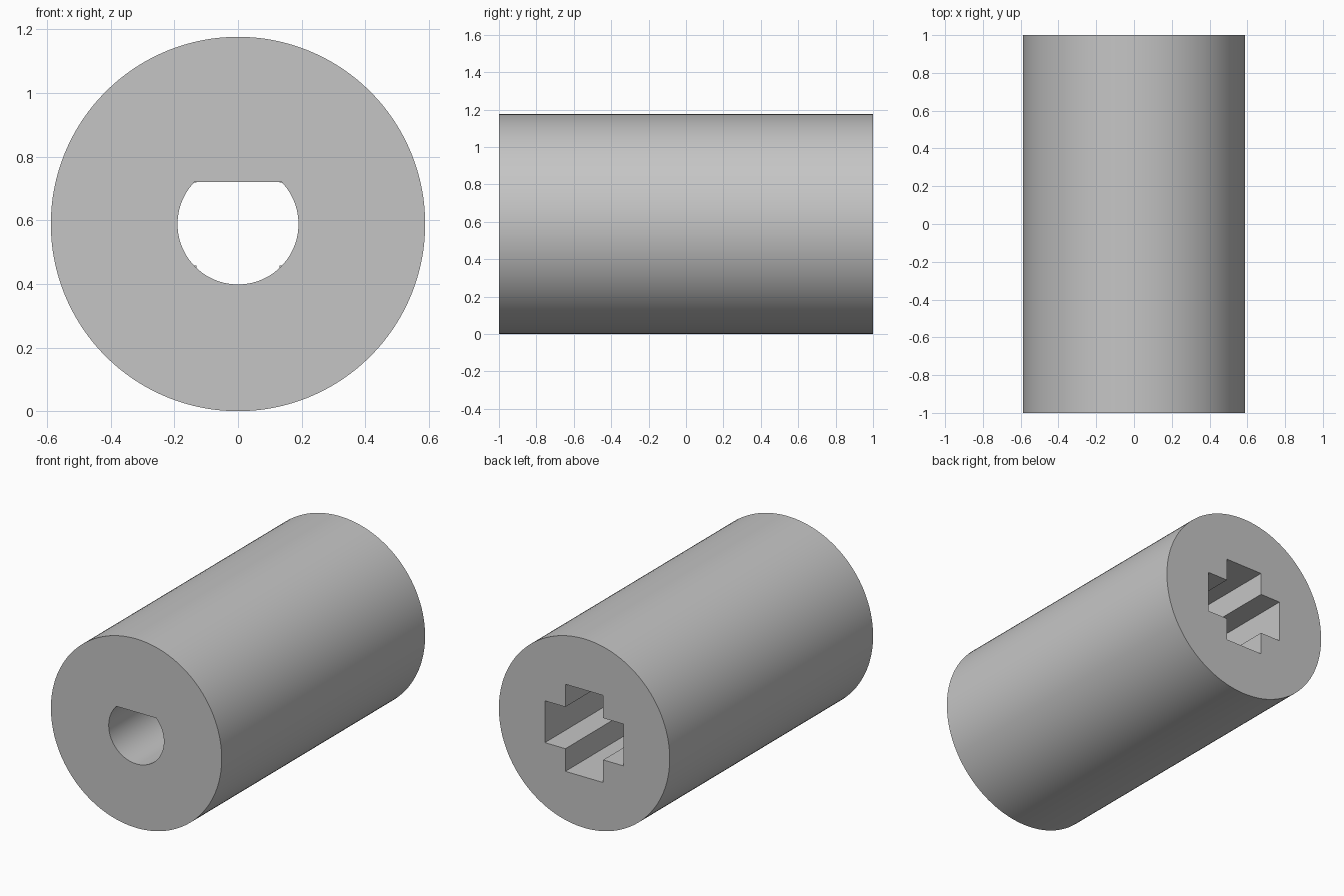
import bpy, bmesh
from math import asin, cos, sin, pi

if "Cube" in bpy.data.objects:
    bpy.data.objects.remove(bpy.data.objects["Cube"], do_unlink=True)

RADIUS, HALF_LENGTH = 0.588, 1.0
BORE_RADIUS, BORE_FLAT = 0.19, 0.132
ARM_WIDTH, ARM_REACH = 0.13, 0.271      # half sizes of the cross socket

grey = bpy.data.materials.new("plain grey")
grey.use_nodes = True
colour = (0.56, 0.56, 0.56, 1)
grey.diffuse_color = colour
grey.node_tree.nodes["Principled BSDF"].inputs["Base Color"].default_value = colour


def arc(radius, start, end, steps):
    angles = [start + (end - start) * i / steps for i in range(steps + 1)]
    return [(radius * cos(a), radius * sin(a)) for a in angles]


def prism(name, profile, y0, y1):
    """Extrude an x-z profile along y, about the sleeve's axis."""
    bm = bmesh.new()
    face = bm.faces.new([bm.verts.new((x, y0, z + RADIUS)) for x, z in profile])
    result = bmesh.ops.extrude_face_region(bm, geom=[face])
    moved = [v for v in result["geom"] if isinstance(v, bmesh.types.BMVert)]
    bmesh.ops.translate(bm, verts=moved, vec=(0, y1 - y0, 0))
    bmesh.ops.recalc_face_normals(bm, faces=bm.faces)
    mesh = bpy.data.meshes.new(name)
    bm.to_mesh(mesh)
    bm.free()
    mesh.materials.append(grey)
    obj = bpy.data.objects.new(name, mesh)
    bpy.context.collection.objects.link(obj)
    return obj


# Round sleeve body
sleeve = prism("coupling_sleeve", arc(RADIUS, 0, 2 * pi, 128)[:-1],
               -HALF_LENGTH, HALF_LENGTH)

# Front bore: round with a flat on top
corner = asin(BORE_FLAT / BORE_RADIUS)
bore = prism("flatted_bore_cutter",
             arc(BORE_RADIUS, pi - corner, 2 * pi + corner, 72),
             -HALF_LENGTH - 0.1, 0.002)

# Back socket: a plus shape, one quarter turned four times
w, r = ARM_WIDTH, ARM_REACH
quarter = [(r, -w), (r, w), (w, w)]
cross = []
for c, s in ((1, 0), (0, 1), (-1, 0), (0, -1)):
    cross += [(x * c - z * s, x * s + z * c) for x, z in quarter]
socket = prism("cross_socket_cutter", cross, 0, HALF_LENGTH + 0.1)

# Cut both openings, then discard the cutters
bpy.context.view_layer.objects.active = sleeve
for cutter in (bore, socket):
    cutter.hide_render = True
    cut = sleeve.modifiers.new(cutter.name, "BOOLEAN")
    cut.operation = "DIFFERENCE"
    cut.solver = "EXACT"
    cut.object = cutter
    bpy.ops.object.modifier_apply(modifier=cut.name)
    bpy.data.objects.remove(cutter, do_unlink=True)

# Smooth round walls, crisp rims
bpy.ops.object.select_all(action="DESELECT")
sleeve.select_set(True)
bpy.ops.object.shade_smooth_by_angle(angle=pi / 6)
